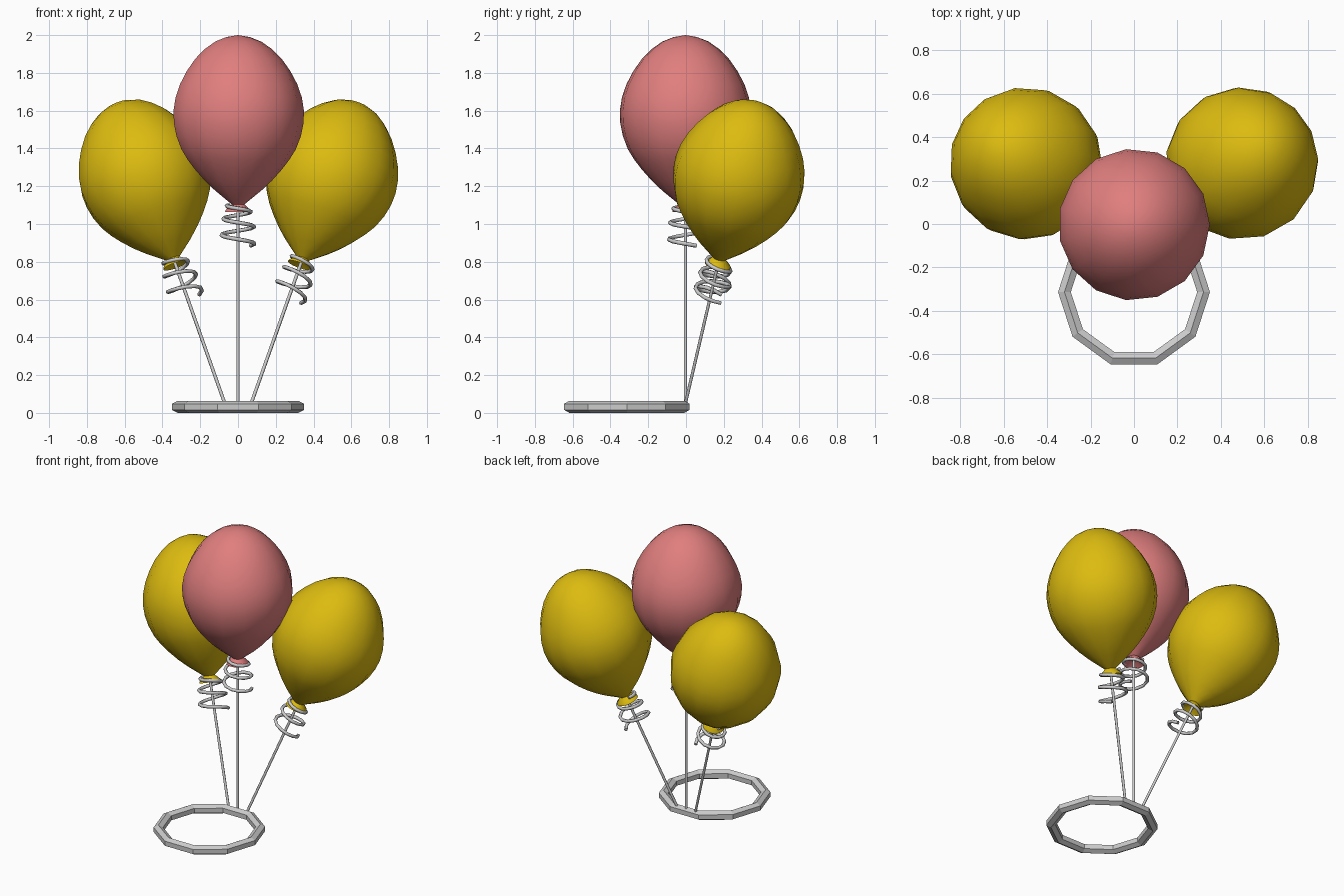
import bpy, bmesh, math
from mathutils import Vector

if "Cube" in bpy.data.objects:
    bpy.data.objects.remove(bpy.data.objects["Cube"])


def material(name, rgb):
    m = bpy.data.materials.new(name)
    m.diffuse_color = (*rgb, 1)
    m.use_nodes = True
    m.node_tree.nodes["Principled BSDF"].inputs["Base Color"].default_value = m.diffuse_color
    return m


PINK = material("pink", (0.75, 0.21, 0.21))
YELLOW = material("yellow", (0.72, 0.50, 0.005))

# Balloon profile (radius, height above the neck), from flared lip to crown
PROFILE = [(0.030, -0.012), (0.070, -0.036), (0.066, -0.026), (0.034, 0.004), (0.066, 0.030),
           (0.125, 0.078), (0.180, 0.130), (0.232, 0.188), (0.272, 0.240), (0.306, 0.295),
           (0.333, 0.365), (0.347, 0.435), (0.349, 0.500), (0.338, 0.570), (0.314, 0.640),
           (0.277, 0.710), (0.231, 0.775), (0.180, 0.826), (0.123, 0.866), (0.062, 0.890)]
SIDES = 15


def add_mesh(name, bm, mat=None, angle=None):
    bmesh.ops.recalc_face_normals(bm, faces=bm.faces)
    me = bpy.data.meshes.new(name)
    bm.to_mesh(me)
    bm.free()
    if mat:
        me.materials.append(mat)
    ob = bpy.data.objects.new(name, me)
    bpy.context.collection.objects.link(ob)
    if angle:
        bpy.ops.object.select_all(action='DESELECT')
        ob.select_set(True)
        bpy.context.view_layer.objects.active = ob
        bpy.ops.object.shade_smooth_by_angle(angle=math.radians(angle))
    return ob


def bridge(bm, a, b):
    n = len(a)
    for i in range(n):
        j = (i + 1) % n
        bm.faces.new((a[i], a[j], b[j], b[i]))


def balloon(name, mat):
    bm = bmesh.new()
    rings = []
    for r, z in PROFILE:
        rings.append([bm.verts.new((r * math.cos(math.tau * i / SIDES),
                                    r * math.sin(math.tau * i / SIDES), z))
                      for i in range(SIDES)])
    for a, b in zip(rings, rings[1:]):
        bridge(bm, a, b)
    for ring, z in ((rings[0], -0.005), (rings[-1], 0.9)):
        tip = bm.verts.new((0, 0, z))
        for i in range(SIDES):
            bm.faces.new((ring[i], ring[(i + 1) % SIDES], tip))
    return add_mesh(name, bm, mat, 50)


def wire(name, points, radius):
    cu = bpy.data.curves.new(name, 'CURVE')
    cu.dimensions = '3D'
    cu.bevel_depth = radius
    cu.bevel_resolution = 1
    cu.use_fill_caps = True
    sp = cu.splines.new('POLY')
    sp.points.add(len(points) - 1)
    for p, co in zip(sp.points, points):
        p.co = (*co, 1)
    ob = bpy.data.objects.new(name, cu)
    bpy.context.collection.objects.link(ob)
    return ob


def ribbon_points(turns=2.7, steps=32):
    # Spiral dropping from the neck and widening, ending at the right rear
    end = math.radians(40)
    pts = []
    for i in range(steps + 1):
        t = i / steps
        a = end - (1 - t) * turns * math.tau
        r = 0.058 + 0.03 * min(1, t * 1.6)
        pts.append((r * math.cos(a), r * math.sin(a), -0.215 * t ** 1.2))
    return pts


# Base ring: ten sides, hexagonal section standing on a point
bm = bmesh.new()
loops = []
for i in range(10):
    a = math.tau * i / 10
    loop = []
    for k in range(6):
        b = math.tau * (k + 0.5) / 6
        r = 0.32 + 0.034 * math.cos(b)
        loop.append(bm.verts.new((r * math.cos(a), r * math.sin(a), 0.032 + 0.032 * math.sin(b))))
    loops.append(loop)
for i in range(10):
    bridge(bm, loops[i], loops[(i + 1) % 10])
add_mesh("base_ring", bm).location = (0, -0.313, 0)

# Each balloon with its string and curled ribbon along a tilted axis
for side, x, d, length, mat in (("middle", 0, (0, 0, 1), 1.05, PINK),
                                ("left", -0.07, (-0.44, 0.29, 1.24), 0.83, YELLOW),
                                ("right", 0.07, (0.44, 0.29, 1.24), 0.83, YELLOW)):
    axis = Vector(d).normalized()
    foot = Vector((x, -0.003, 0.05))
    neck = foot + axis * length
    turn = Vector((0, 0, 1)).rotation_difference(axis).to_euler()
    wire(side + "_string", [foot, neck], 0.009)
    for ob in (balloon(side + "_balloon", mat),
               wire(side + "_ribbon", ribbon_points(), 0.011)):
        ob.location = neck
        ob.rotation_euler = turn
